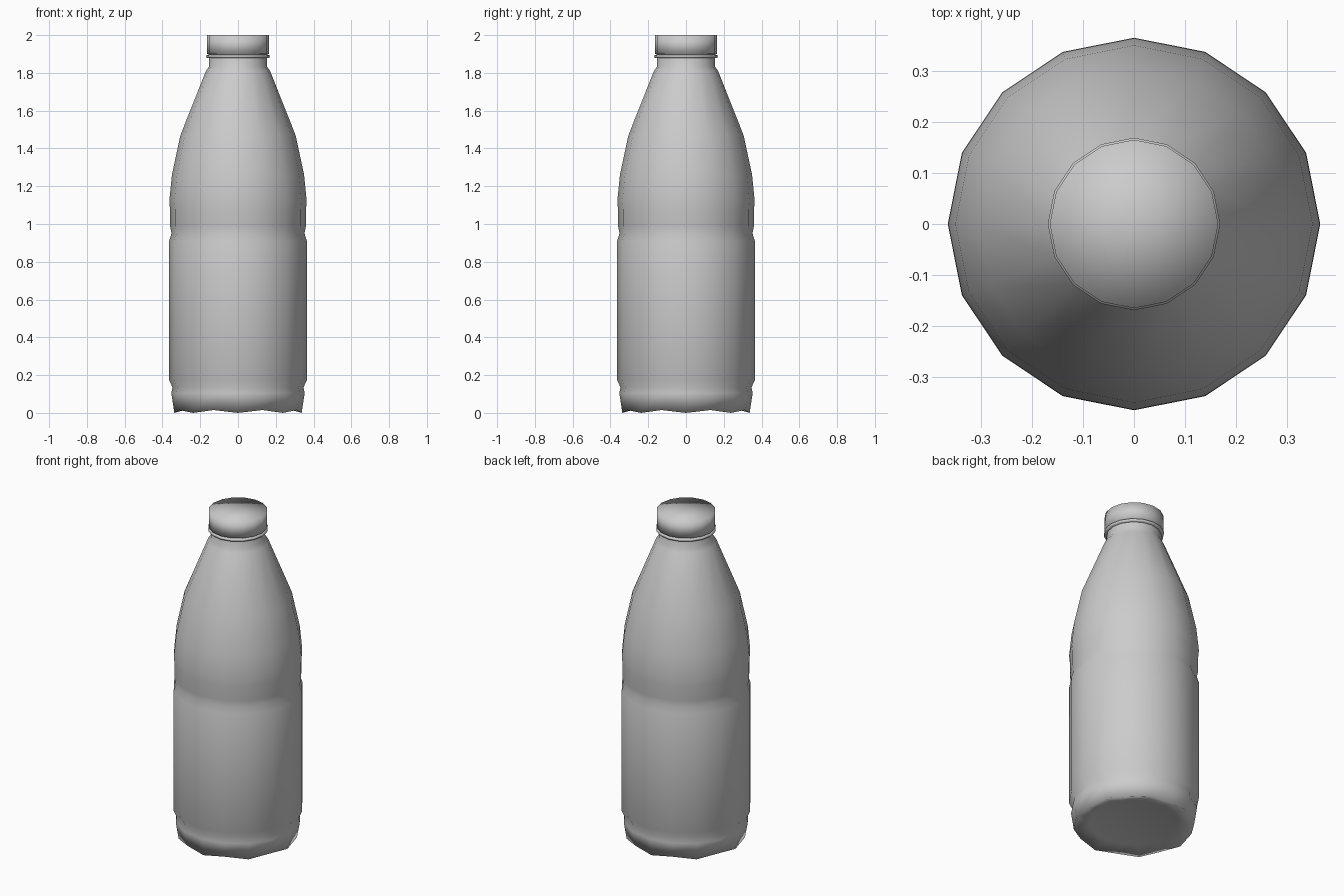
import bpy, math

if "Cube" in bpy.data.objects:
    bpy.data.objects.remove(bpy.data.objects["Cube"])

SIDES = 16


def revolve(name, profile, wave=None):
    """Spin (radius, z) pairs round z; radius 0 makes a single pole vertex.
    wave = {ring index: lift of every second vertex}."""
    wave = wave or {}
    verts, rings, faces = [], [], []
    for i, (r, z) in enumerate(profile):
        start = len(verts)
        if r == 0:
            verts.append((0, 0, z))
            rings.append([start] * SIDES)
            continue
        for k in range(SIDES):
            a = 2 * math.pi * k / SIDES
            lift = wave.get(i, 0) if k % 2 else 0
            verts.append((r * math.cos(a), r * math.sin(a), z + lift))
        rings.append(list(range(start, start + SIDES)))
    for lo, hi in zip(rings, rings[1:]):
        for k in range(SIDES):
            n = (k + 1) % SIDES
            quad = [lo[k], lo[n], hi[n], hi[k]]
            faces.append(list(dict.fromkeys(quad)))
    mesh = bpy.data.meshes.new(name)
    mesh.from_pydata(verts, [], faces)
    mesh.polygons.foreach_set("use_smooth", [True] * len(faces))
    mesh.update()
    obj = bpy.data.objects.new(name, mesh)
    bpy.context.collection.objects.link(obj)
    return obj


# Bottle body: shallow footed base, grooves, label band, shoulder, neck
revolve("bottle_body", [
    (0, 0.04), (0.25, 0.03), (0.337, 0.0),
    (0.353, 0.105), (0.347, 0.135), (0.365, 0.175),
    (0.365, 0.91), (0.352, 0.95), (0.36, 0.99), (0.36, 1.08),
    (0.364, 1.12), (0.35, 1.26), (0.305, 1.47),
    (0.17, 1.81), (0.153, 1.835), (0.153, 1.93),
], wave={2: 0.015})

# Tamper ring just under the cap
revolve("cap_ring", [(0.15, 1.88), (0.167, 1.88), (0.169, 1.893), (0.15, 1.895)])

# Screw cap
revolve("cap", [(0.15, 1.897), (0.165, 1.9), (0.165, 2.0), (0, 2.0)])
